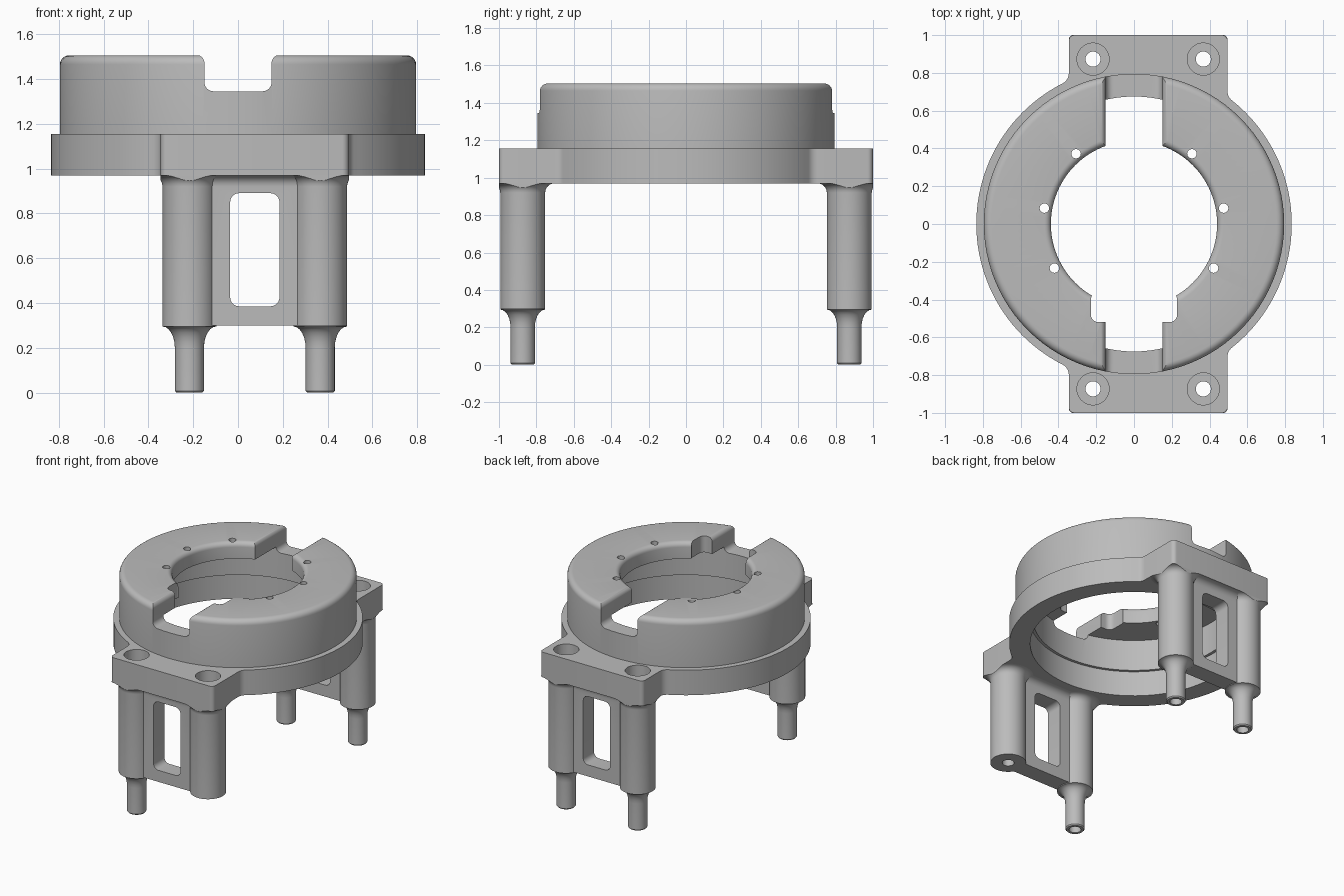
import bpy, bmesh, math

if "Cube" in bpy.data.objects:
    bpy.data.objects.remove(bpy.data.objects["Cube"])

grey = bpy.data.materials.new("plain_grey")
grey.use_nodes = True
grey.diffuse_color = (0.5, 0.5, 0.5, 1)
grey.node_tree.nodes["Principled BSDF"].inputs["Base Color"].default_value = (0.5, 0.5, 0.5, 1)


def arc(cx, cy, r, a0, a1, n=6, ry=None):
    ry = ry or r
    angles = [math.radians(a0 + (a1 - a0) * i / n) for i in range(n + 1)]
    return [(cx + r * math.cos(a), cy + ry * math.sin(a)) for a in angles]


def circle(cx, cy, r, n=32):
    return arc(cx, cy, r, 0, 360, n)[:-1]


def rounded_rect(x0, x1, y0, y1, r):
    return (arc(x1 - r, y1 - r, r, 0, 90) + arc(x0 + r, y1 - r, r, 90, 180)
            + arc(x0 + r, y0 + r, r, 180, 270) + arc(x1 - r, y0 + r, r, 270, 360))


def finish(name, bm):
    bmesh.ops.recalc_face_normals(bm, faces=bm.faces)
    mesh = bpy.data.meshes.new(name)
    bm.to_mesh(mesh)
    bm.free()
    mesh.materials.append(grey)
    obj = bpy.data.objects.new(name, mesh)
    bpy.context.collection.objects.link(obj)
    return obj


def prism(name, pts, d0, d1, axis="z"):
    """Extrude a flat outline along an axis."""
    place = {"z": lambda a, b, d: (a, b, d),
             "y": lambda a, b, d: (a, d, b),
             "x": lambda a, b, d: (d, a, b)}[axis]
    bm = bmesh.new()
    low, high = [[bm.verts.new(place(a, b, d)) for a, b in pts] for d in (d0, d1)]
    bm.faces.new(low)
    bm.faces.new(high)
    for i in range(len(pts)):
        j = (i + 1) % len(pts)
        bm.faces.new((low[i], low[j], high[j], high[i]))
    return finish(name, bm)


def lathe(name, profile, cx=0, cy=0, n=48):
    """Spin a closed (radius, height) loop round a vertical axis."""
    bm = bmesh.new()
    rings = []
    for k in range(n):
        a = 2 * math.pi * k / n
        rings.append([bm.verts.new((cx + r * math.cos(a), cy + r * math.sin(a), z))
                      for r, z in profile])
    for k in range(n):
        p, q = rings[k], rings[(k + 1) % n]
        for i in range(len(profile)):
            j = (i + 1) % len(profile)
            bm.faces.new((p[i], q[i], q[j], p[j]))
    return finish(name, bm)


def combine(obj, tool, operation="DIFFERENCE"):
    mod = obj.modifiers.new("cut", "BOOLEAN")
    mod.operation = operation
    mod.solver = "EXACT"
    mod.object = tool
    bpy.context.view_layer.objects.active = obj
    bpy.ops.object.modifier_apply(modifier=mod.name)
    bpy.data.objects.remove(tool)


def smooth(obj):
    bpy.ops.object.select_all(action="DESELECT")
    obj.select_set(True)
    bpy.context.view_layer.objects.active = obj
    bpy.ops.object.shade_smooth_by_angle(angle=math.radians(30))


# Main sizes
R = 0.835
TAB_L, TAB_R = -0.345, 0.495
BASE, DECK, TOP = 0.97, 1.155, 1.505
LEG_X, LEG_Y = (-0.217, 0.367), 0.873
FILLET = 0.06


def blend(side):
    """Fillet centre and ring contact angle where a tab meets the ring."""
    cx = side + FILLET
    cy = math.sqrt((R + FILLET) ** 2 - cx ** 2)
    return cx, cy, math.degrees(math.atan2(cy, cx))


# Mount ring with two offset tabs
rx, ry, ra = blend(TAB_R)
lx, ly, la = blend(-TAB_L)
c = 0.03
back = arc(rx, ry, FILLET, 180 + ra, 180)
back += arc(TAB_R - c, 1 - c, c, 0, 90) + arc(TAB_L + c, 1 - c, c, 90, 180)
back += arc(-lx, ly, FILLET, 0, -la)
left_side = arc(0, 0, R, 180 - la, 180 + la, 48)[1:-1]
right_side = arc(0, 0, R, -ra, ra, 48)[1:-1]
front = [(x, -y) for x, y in reversed(back)]
mount = prism("mount_ring", back + left_side + front + right_side, BASE, DECK)
combine(mount, prism("bore", circle(0, 0, 0.695, 96), 0.9, 1.3))
for x in LEG_X:
    for y in (-LEG_Y, LEG_Y):
        combine(mount, prism("screw_hole", circle(x, y, 0.04), 0.9, 1.3))
        combine(mount, prism("counterbore", circle(x, y, 0.085), 1.0, 1.3))
smooth(mount)

# Hollow cap with rounded rims
cap_profile = [(0.675, DECK), (0.795, DECK)]
cap_profile += arc(0.755, TOP - 0.04, 0.04, 0, 90)
cap_profile += arc(0.475, TOP - 0.035, 0.035, 90, 180)
cap_profile += [(0.44, 1.385), (0.675, 1.385)]
cap = lathe("cap", cap_profile, n=96)

# Slot across the cap, rounded at its floor and lips
half = arc(0.11, 1.385, 0.04, -90, 0) + arc(0.185, 1.472, 0.035, 180, 90) + [(0.185, 1.6)]
slot = half + [(-x, z) for x, z in reversed(half)]
combine(cap, prism("slot", slot, -1, 1, "y"))

# Front notch and small holes round the opening
combine(cap, prism("notch", rounded_rect(-0.228, 0.228, -0.52, -0.36, 0.04), 1.3, 1.6))
for angle in (-29, 10, 50.5):
    a = math.radians(angle)
    for s in (-1, 1):
        x, y = s * 0.482 * math.cos(a), 0.482 * math.sin(a)
        combine(cap, prism("pin_hole", circle(x, y, 0.025, 16), 1.3, 1.6))
smooth(cap)

# Legs and webs under each tab
for y, end in ((-LEG_Y, "front"), (LEG_Y, "back")):
    y0, y1 = sorted((math.copysign(0.6, y), math.copysign(1, y)))
    for x, side in zip(LEG_X, ("right", "left")):
        flare = arc(0.17, 0.92, 0.05, 180, 90)
        if end == "front" and side == "left":
            foot = [(0.04, 0.3), (0.12, 0.3)]
        else:
            foot = [(0.04, 0), (0.058, 0), (0.065, 0.008)]
            foot += arc(0.12, 0.2, 0.055, 180, 90, 6, 0.095) + [(0.12, 0.3)]
        leg = lathe(f"{end}_{side}_leg", foot + flare + [(0.04, BASE)], x, y)
        clip = [(TAB_L, y0), (TAB_R, y0), (TAB_R, y1), (TAB_L, y1)]
        combine(leg, prism("clip", clip, -0.1, 1.1), "INTERSECT")
        smooth(leg)

    edge = [(0.063, 0.3)] + arc(0.113, 0.92, 0.05, 180, 90)
    section = [(y + t, z) for t, z in edge] + [(y - t, z) for t, z in reversed(edge)]
    web = prism(f"{end}_web", section, LEG_X[0] + 0.08, LEG_X[1] - 0.08, "x")
    window = rounded_rect(-0.035, 0.185, 0.385, 0.89, 0.04)
    combine(web, prism("window", window, y - 0.3, y + 0.3, "y"))
    smooth(web)
